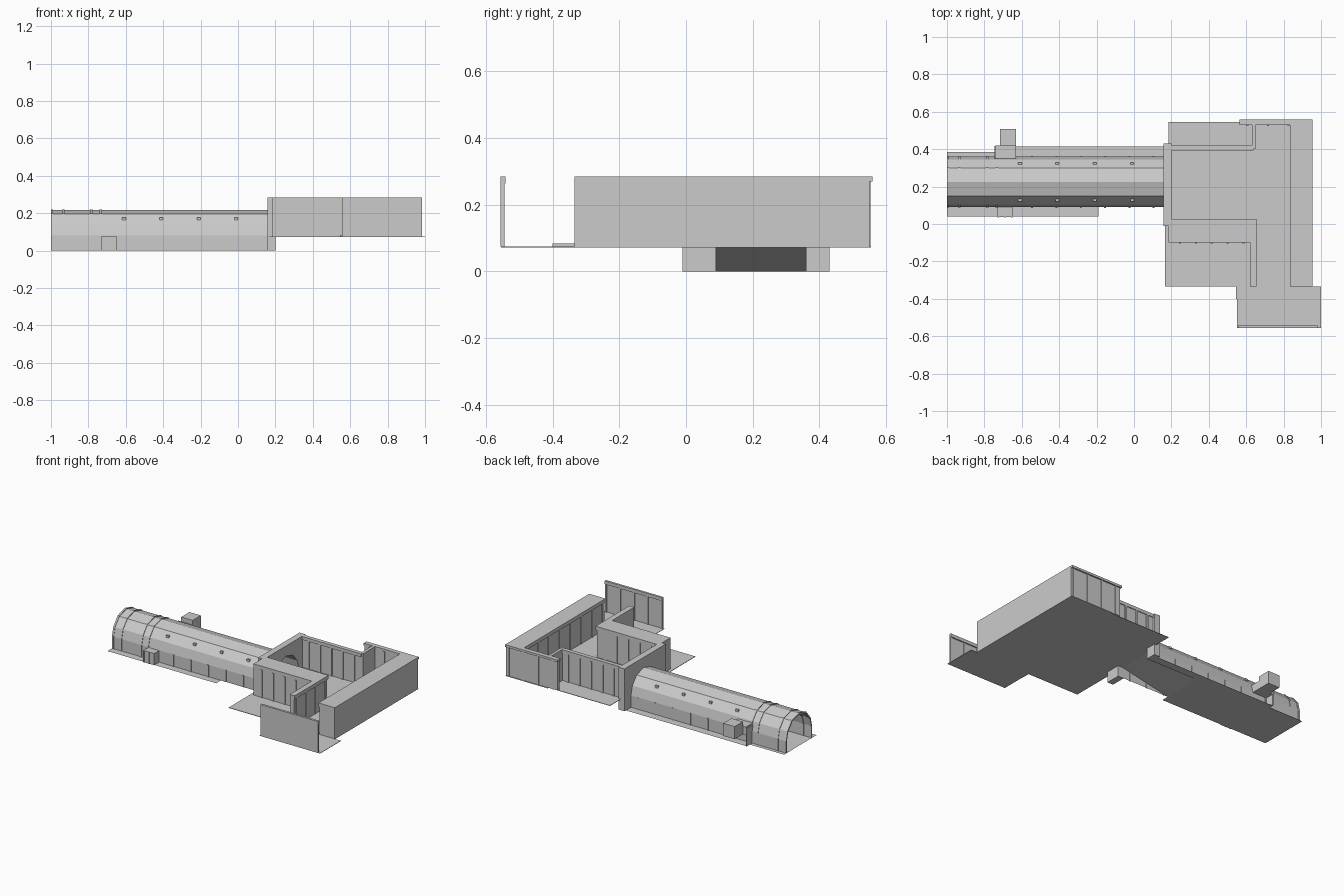
import bpy, bmesh
from mathutils import Vector

if "Cube" in bpy.data.objects:
    bpy.data.objects.remove(bpy.data.objects["Cube"])


def mesh_object(name, bm):
    mesh = bpy.data.meshes.new(name)
    bm.to_mesh(mesh)
    bm.free()
    obj = bpy.data.objects.new(name, mesh)
    bpy.context.collection.objects.link(obj)
    return obj


def box(name, x0, x1, y0, y1, z0, z1):
    bm = bmesh.new()
    bmesh.ops.create_cube(bm, size=1)
    for v in bm.verts:
        v.co = Vector(((x0 + x1) / 2 + v.co.x * (x1 - x0),
                       (y0 + y1) / 2 + v.co.y * (y1 - y0),
                       (z0 + z1) / 2 + v.co.z * (z1 - z0)))
    return mesh_object(name, bm)


def sheet(name, points):
    bm = bmesh.new()
    bm.faces.new([bm.verts.new(p) for p in points])
    return mesh_object(name, bm)


def strip(name, profile, x0, x1):
    """Open sheet: a y-z profile swept along x."""
    bm = bmesh.new()
    a = [bm.verts.new((x0, y, z)) for y, z in profile]
    b = [bm.verts.new((x1, y, z)) for y, z in profile]
    for i in range(len(profile) - 1):
        bm.faces.new((a[i], a[i + 1], b[i + 1], b[i]))
    return mesh_object(name, bm)


def prism(name, outline, x0, x1):
    """Closed solid: a y-z outline extruded along x."""
    bm = bmesh.new()
    face = bm.faces.new([bm.verts.new((x0, y, z)) for y, z in outline])
    out = bmesh.ops.extrude_face_region(bm, geom=[face])
    for g in out["geom"]:
        if isinstance(g, bmesh.types.BMVert):
            g.co.x = x1
    bmesh.ops.recalc_face_normals(bm, faces=bm.faces)
    return mesh_object(name, bm)


FLOOR, TOP, MID = 0.075, 0.285, 0.225

# Vaulted tunnel, mirrored about its centre line
half = [(-.135, 0), (-.135, .08), (-.12, .14), (-.075, .195)]
arch = ([(MID + y, z) for y, z in half] + [(MID, .216)] +
        [(MID - y, z) for y, z in reversed(half)])
strip("tunnel_vault", arch, -1, .18)


def scaled(s):
    return [(MID + (y - MID) * s, z * s) for y, z in arch]


# Ribs near the open end and at the room
for i, x in enumerate((-1, -.94, -.79, -.74)):
    prism(f"tunnel_rib_{i}", scaled(1.02) + list(reversed(scaled(.97))), x, x + .012)

# Tunnel floor, ramp up to the room and tapered back apron
sheet("tunnel_floor", [(-1, .04, 0), (-.19, .04, 0), (-.19, .385, 0), (-1, .385, 0)])
sheet("tunnel_ramp", [(-.19, .09, 0), (.18, .09, FLOOR), (.18, .36, FLOOR), (-.19, .36, 0)])
sheet("back_apron", [(-.74, .36, 0), (.16, .36, 0), (.16, .415, 0), (-.74, .415, 0)])
box("back_fin", -.745, -.738, .35, .418, 0, .12)

# Side pilasters and small roof lamps of the tunnel
for i in range(6):
    x = -.55 + i * .13
    for side in (-1, 1):
        y = MID + side * .136
        box(f"tunnel_post_{i}_{side}", x, x + .01, y - .003, y + .003, 0, .08)
for i in range(4):
    for side in (-1, 1):
        x, y = -.62 + i * .2, MID + side * .098
        box(f"tunnel_lamp_{i}_{side}", x, x + .02, y - .006, y + .006, .163, .177)

# Entry booth in front and utility box behind
box("entry_booth", -.73, -.65, .037, .095, 0, .078)
for i in range(3):
    box(f"booth_post_{i}", -.73 + i * .036, -.722 + i * .036, .034, .04, 0, .078)
box("utility_box", -.717, -.632, .42, .507, .075, .16)
box("utility_link", -.74, -.632, .35, .42, .075, .13)

# Facade wall with arched opening between tunnel and room
facade = [(-.01, 0), (-.01, TOP), (.43, TOP), (.43, 0)] + list(reversed(arch))
prism("facade_wall", facade, .157, .2)
box("facade_return", .185, .2, -.1, -.005, FLOOR, TOP)

# Room floors
box("main_floor", .165, .955, -.335, .41, FLOOR - .003, FLOOR)
box("back_floor", .185, .64, .41, .545, FLOOR - .003, FLOOR)
box("back_hall_floor", .64, .955, .41, .555, FLOOR - .003, FLOOR)
box("front_floor", .55, 1, -.555, -.335, FLOOR - .003, FLOOR)
box("front_step", .545, .72, -.40, -.335, FLOOR, FLOOR + .008)

# Walls: name, x0, x1, y0, y1
walls = {
    "inner_front_wall": (.185, .65, -.1, .02),
    "inner_side_wall": (.62, .65, -.335, -.1),
    "room_back_wall": (.2, .635, .4, .415),
    "hall_back_side_wall": (.63, .65, .4, .545),
    "hall_back_wall": (.57, .955, .53, .55),
    "right_wall": (.84, .955, -.335, .53),
    "front_screen_wall": (.557, .985, -.557, -.55),
}
for name, (x0, x1, y0, y1) in walls.items():
    box(name, x0, x1, y0, y1, FLOOR, TOP)

# Cornices along the wall tops
box("hall_back_cornice", .565, .955, .53, .56, .27, TOP)
box("front_screen_cornice", .557, .985, -.552, -.542, .263, TOP)
box("room_back_cornice", .2, .64, .393, .42, .263, TOP)
box("inner_front_cornice", .2, .656, .018, .026, .26, TOP)
box("inner_side_cornice", .648, .656, -.335, .02, .26, TOP)
box("right_wall_cornice", .834, .842, -.335, .53, .26, TOP)

# Pilasters on the inside faces
for i in range(5):
    x = .24 + i * .085
    box(f"room_back_post_{i}", x, x + .012, .394, .421, FLOOR, .263)
    box(f"inner_front_post_{i}", x, x + .012, -.105, .025, FLOOR, .26)
for i in range(4):
    x = .6 + i * .11
    box(f"hall_back_post_{i}", x, x + .012, .525, .554, FLOOR, .27)
    y = -.31 + i * .1
    box(f"inner_side_post_{i}", .645, .654, y, y + .012, FLOOR, .26)
for i in range(8):
    y = -.32 + i * .115
    box(f"right_wall_post_{i}", .836, .842, y, y + .012, FLOOR, .26)
for i in range(5):
    x = .56 + i * .103
    box(f"front_screen_post_{i}", x, x + .012, -.551, -.545, FLOOR, .263)
